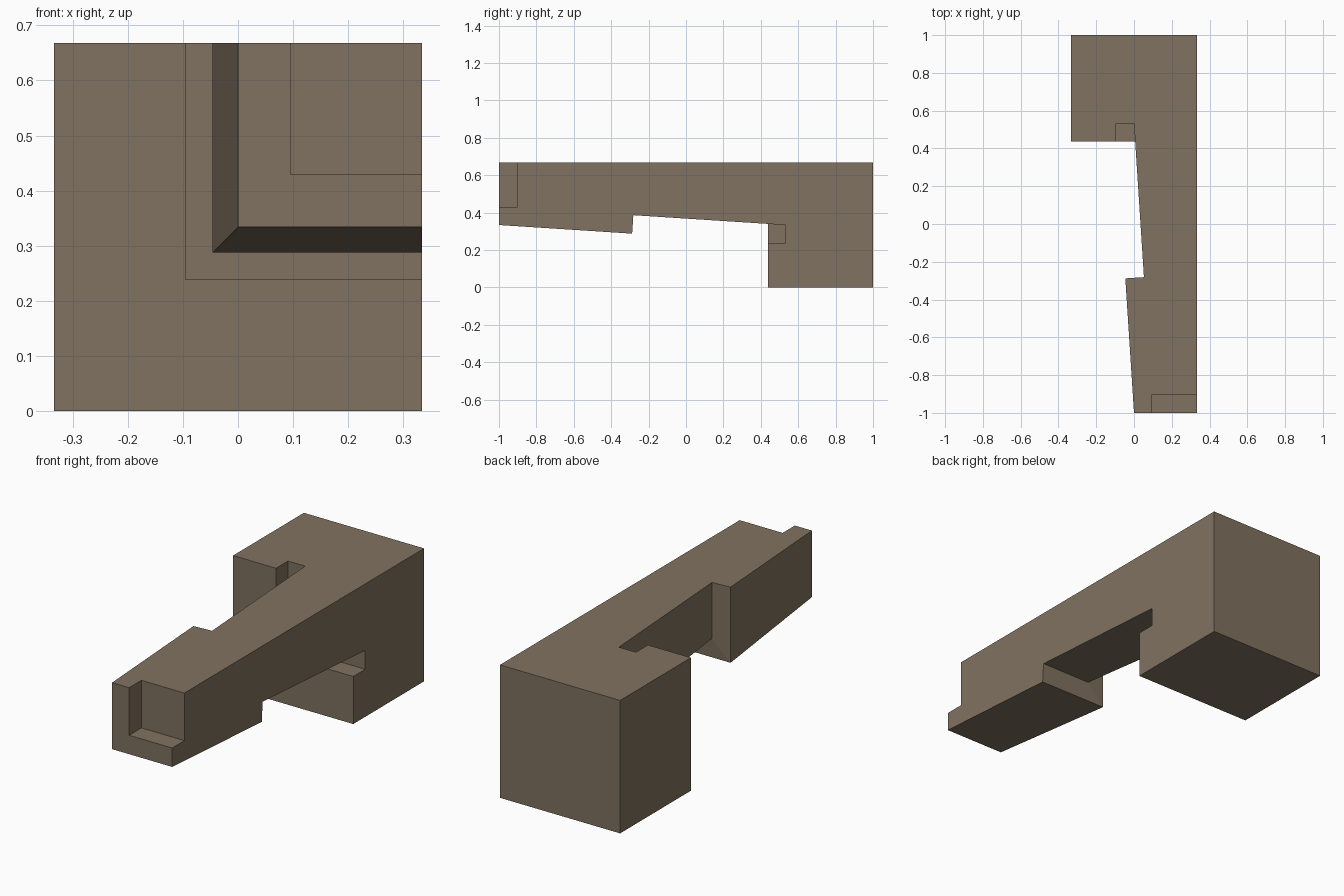
import bpy, bmesh

if "Cube" in bpy.data.objects:
    bpy.data.objects.remove(bpy.data.objects["Cube"])

HALF = 0.334          # half the beam width
Y_BLOCK = 0.438       # front of the full-size block
Y_POCKET = 0.533      # back of the pocket in the block
NUB = 0.095           # size of tongue and pocket

wood = bpy.data.materials.new("brown_wood")
wood.diffuse_color = (0.216, 0.168, 0.115, 1.0)
wood.use_nodes = True
wood.node_tree.nodes["Principled BSDF"].inputs["Base Color"].default_value = wood.diffuse_color


def loft(name, sections):
    """Join equal-sized (x, z) outlines placed at increasing y into a solid."""
    bm = bmesh.new()
    rings = [[bm.verts.new((x, y, z + HALF)) for x, z in pts] for y, pts in sections]
    for a, b in zip(rings, rings[1:]):
        n = len(a)
        for i in range(n):
            j = (i + 1) % n
            bm.faces.new((a[i], a[j], b[j], b[i]))
    bm.faces.new(rings[0])
    bm.faces.new(rings[-1])
    bmesh.ops.remove_doubles(bm, verts=bm.verts, dist=1e-5)
    bmesh.ops.recalc_face_normals(bm, faces=bm.faces)
    me = bpy.data.meshes.new(name)
    bm.to_mesh(me)
    bm.free()
    me.materials.append(wood)
    ob = bpy.data.objects.new(name, me)
    bpy.context.collection.objects.link(ob)
    return ob


def square(lo, hi):
    return [(lo, lo), (hi, lo), (hi, hi), (lo, hi)]


def ell(inner, outer, far=0.5):
    return [(outer, far), (outer, outer), (far, outer),
            (far, inner), (inner, inner), (inner, far)]


def cut(target, cutter):
    mod = target.modifiers.new(cutter.name, 'BOOLEAN')
    mod.operation = 'DIFFERENCE'
    mod.solver = 'EXACT'
    mod.object = cutter
    bpy.context.view_layer.objects.active = target
    bpy.ops.object.modifier_apply(modifier=mod.name)
    bpy.data.objects.remove(cutter)


# Full square beam
beam = loft("scarf_joint_beam", [(-1, square(-HALF, HALF)), (1, square(-HALF, HALF))])

# Two sloped sides with the hooked step, ending in the pocket of the block
slope = 0.0646
f_block = (Y_POCKET - Y_BLOCK) * slope
cut(beam, loft("joint_cutter", [
    (-1.1, ell(0.1 * slope, -0.5)),
    (-0.288, ell(-0.046, -0.5)),
    (-0.2815, ell(0.0526, -0.5)),
    (Y_BLOCK, ell(f_block, -0.5)),
    (Y_BLOCK, ell(f_block, -NUB)),
    (Y_POCKET, ell(0.0, -NUB)),
]))

# Rebate at the front end, leaving the L-shaped tongue
cut(beam, loft("rebate_cutter", [(-1.1, square(NUB, 0.5)), (-0.903, square(NUB, 0.5))]))
